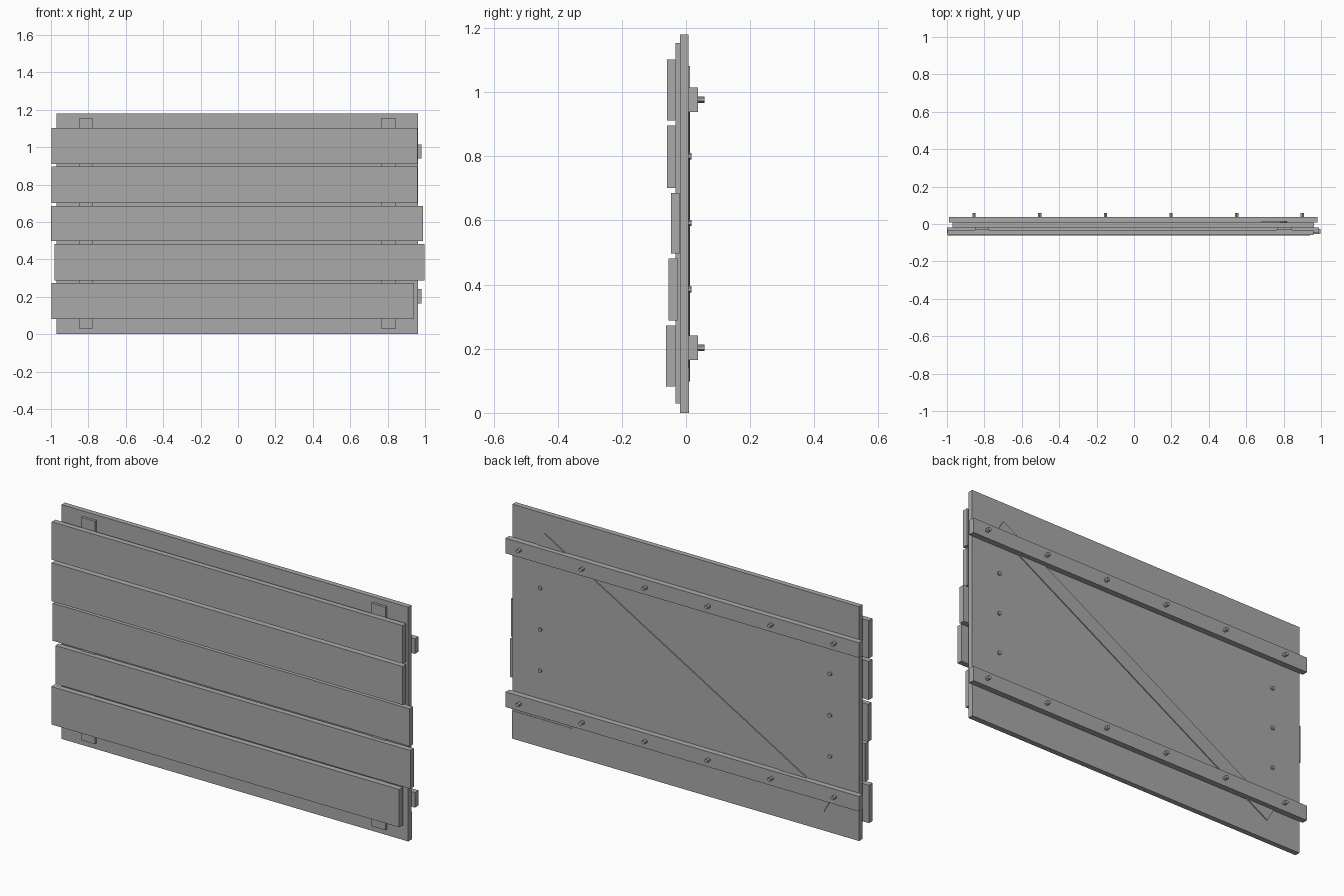
import bpy, bmesh, math
from mathutils import Matrix

if "Cube" in bpy.data.objects:
    bpy.data.objects.remove(bpy.data.objects["Cube"])

grey = bpy.data.materials.new("plain grey")
grey.diffuse_color = (0.4, 0.4, 0.4, 1)
grey.use_nodes = True
grey.node_tree.nodes["Principled BSDF"].inputs["Base Color"].default_value = grey.diffuse_color


def finish(name, bm):
    mesh = bpy.data.meshes.new(name)
    bm.to_mesh(mesh)
    bm.free()
    mesh.materials.append(grey)
    obj = bpy.data.objects.new(name, mesh)
    bpy.context.collection.objects.link(obj)
    return obj


def box(name, x0, x1, y0, y1, z0, z1):
    bm = bmesh.new()
    bmesh.ops.create_cube(bm, size=1, matrix=Matrix.Translation(
        ((x0 + x1) / 2, (y0 + y1) / 2, (z0 + z1) / 2))
        @ Matrix.Diagonal((x1 - x0, y1 - y0, z1 - z0, 1)))
    return finish(name, bm)


def bolt(name, x, z, y0, y1, r):
    bm = bmesh.new()
    bmesh.ops.create_cone(bm, cap_ends=True, segments=6, radius1=r, radius2=r,
                          depth=y1 - y0,
                          matrix=Matrix.Translation((x, (y0 + y1) / 2, z))
                          @ Matrix.Rotation(math.pi / 2, 4, 'X'))
    return finish(name, bm)


# Backing panel and the thin patch on its rear lower corner
box("back_panel", -0.97, 0.962, -0.019, 0.0075, 0, 1.18)
box("corner_patch", 0.63, 0.962, 0.0075, 0.0095, 0, 0.14)

# Upright battens between panel and planks
box("batten_left", -0.85, -0.775, -0.032, -0.019, 0.03, 1.153)
box("batten_right", 0.765, 0.845, -0.032, -0.019, 0.03, 1.153)

# Front planks, unevenly placed: x range, y range, z range
planks = [
    (-0.997, 0.942, -0.062, -0.032, 0.082, 0.273),
    (-0.98, 0.998, -0.054, -0.026, 0.288, 0.481),
    (-1.0, 0.99, -0.047, -0.02, 0.497, 0.686),
    (-0.996, 0.96, -0.06, -0.032, 0.702, 0.896),
    (-0.996, 0.96, -0.06, -0.032, 0.911, 1.102),
]
for i, p in enumerate(planks):
    box(f"front_plank_{i + 1}", *p)

# Rear rails with a row of bolts on each
for label, z in (("lower", 0.203), ("upper", 0.977)):
    box(f"{label}_rail", -0.99, 0.98, 0.0075, 0.037, z - 0.038, z + 0.038)
    for i in range(6):
        bolt(f"{label}_rail_bolt_{i + 1}", -0.855 + 0.351 * i, z, 0.033, 0.058, 0.01)

# Short bolts that hold the battens
for label, x in (("left", -0.81), ("right", 0.805)):
    for i, z in enumerate((0.385, 0.592, 0.8)):
        bolt(f"{label}_batten_bolt_{i + 1}", x, z, 0.004, 0.017, 0.01)

# Thin diagonal brace
brace = box("diagonal_brace", -0.92, 0.92, -0.004, 0.004, -0.039, 0.039)
brace.location = (0.002, 0.0085, 0.59)
brace.rotation_euler = (0, -math.atan2(0.915, 1.595), 0)
